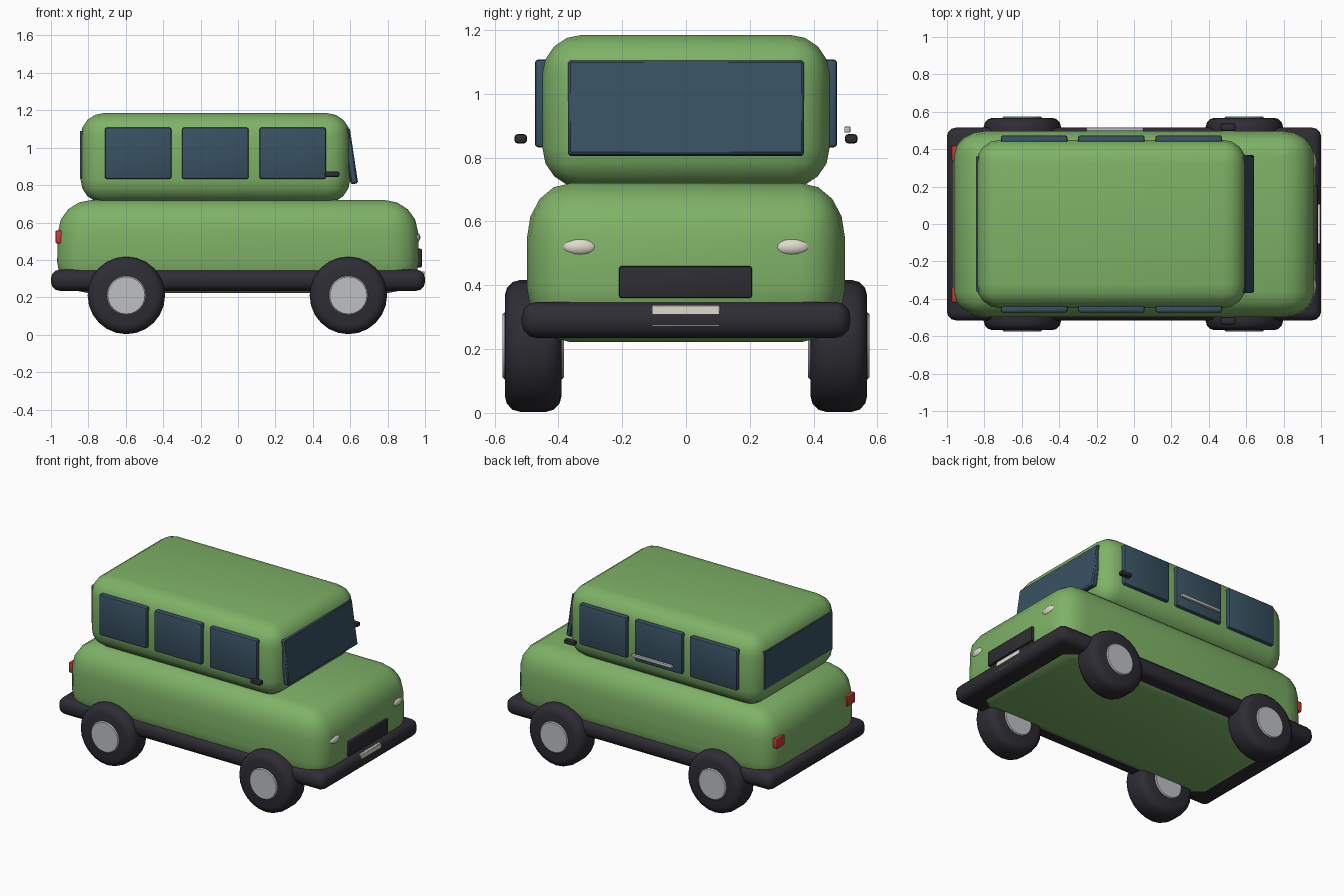
import bpy, bmesh, math
from mathutils import Vector, Matrix

if "Cube" in bpy.data.objects:
    bpy.data.objects.remove(bpy.data.objects["Cube"])


def material(name, rgb):
    m = bpy.data.materials.new(name)
    m.diffuse_color = (*rgb, 1)
    m.use_nodes = True
    m.node_tree.nodes["Principled BSDF"].inputs["Base Color"].default_value = m.diffuse_color
    return m


GREEN = material("green paint", (0.21, 0.445, 0.135))
GLASS = material("dark blue glass", (0.04, 0.083, 0.122))
DARK = material("dark rubber", (0.026, 0.026, 0.034))
SILVER = material("silver", (0.52, 0.53, 0.54))
CREAM = material("cream", (0.74, 0.70, 0.60))
RED = material("red lamp", (0.55, 0.045, 0.035))


def finish(bm, name, mat):
    bmesh.ops.recalc_face_normals(bm, faces=bm.faces)
    me = bpy.data.meshes.new(name)
    bm.to_mesh(me)
    bm.free()
    me.materials.append(mat)
    ob = bpy.data.objects.new(name, me)
    bpy.context.collection.objects.link(ob)
    bpy.ops.object.select_all(action='DESELECT')
    ob.select_set(True)
    bpy.context.view_layer.objects.active = ob
    bpy.ops.object.shade_smooth_by_angle(angle=math.radians(40))
    return ob


def box(name, mat, x, y, z, r=0.0, seg=3, stretch=(1, 1, 1), tilt=0.0, taper=0.0):
    """Rounded box from axis ranges; stretch makes the rounding elliptical."""
    lo, hi = Vector((x[0], y[0], z[0])), Vector((x[1], y[1], z[1]))
    size, s = hi - lo, Vector(stretch)
    bm = bmesh.new()
    bmesh.ops.create_cube(bm, size=1)
    bmesh.ops.scale(bm, vec=[size[i] / s[i] for i in range(3)], verts=bm.verts)
    if r:
        bmesh.ops.bevel(bm, geom=list(bm.edges), offset=r, segments=seg,
                        profile=0.5, affect='EDGES', clamp_overlap=True)
    bmesh.ops.scale(bm, vec=s, verts=bm.verts)
    for v in bm.verts:
        v.co.x *= 1 - taper * (v.co.z / size.z + 0.5)
    bmesh.ops.rotate(bm, matrix=Matrix.Rotation(tilt, 3, 'Y'), verts=bm.verts)
    bmesh.ops.translate(bm, vec=(lo + hi) / 2, verts=bm.verts)
    return finish(bm, name, mat)


def disc(name, mat, x, y, z, radius, width, r, seg=2):
    """Bevelled cylinder with its axle along y."""
    bm = bmesh.new()
    bmesh.ops.create_cone(bm, cap_ends=True, segments=24, radius1=radius,
                          radius2=radius, depth=width)
    rims = [e for e in bm.edges if abs(e.verts[0].co.z - e.verts[1].co.z) < 1e-5]
    bmesh.ops.bevel(bm, geom=rims, offset=r, segments=seg, profile=0.5, affect='EDGES')
    bmesh.ops.rotate(bm, matrix=Matrix.Rotation(math.pi / 2, 3, 'X'), verts=bm.verts)
    bmesh.ops.translate(bm, vec=(x, y, z), verts=bm.verts)
    return finish(bm, name, mat)


def span(side, a, b):
    return tuple(sorted((side * a, side * b)))


# Lower body, cabin and the bumper slab running all round
box("lower_body", GREEN, (-0.972, 0.972), (-0.498, 0.498), (0.222, 0.72),
    r=0.135, seg=4, stretch=(1.3, 1, 1.25), taper=0.015)
box("cabin", GREEN, (-0.842, 0.6), (-0.45, 0.45), (0.705, 1.185), r=0.125, seg=4)
box("bumper_skirt", DARK, (-1.0, 1.0), (-0.515, 0.515), (0.235, 0.348), r=0.046, seg=3)

# Windscreen leans back into the cabin, rear window sits flush
box("windscreen", GLASS, (0.58, 0.62), (-0.37, 0.37), (0.805, 1.105), r=0.008, seg=1,
    tilt=math.radians(-8.5))
box("rear_window", GLASS, (-0.844, -0.82), (-0.36, 0.36), (0.835, 1.09))

# Nose details
box("grille", DARK, (0.94, 0.984), (-0.21, 0.207), (0.36, 0.46), r=0.008, seg=2)
box("number_plate", CREAM, (0.97, 0.998), (-0.108, 0.106), (0.27, 0.338), r=0.003, seg=1)

for side, label in ((-1, "right"), (1, "left")):
    # Side windows
    for i, x0 in enumerate((-0.712, -0.299, 0.115)):
        box(f"side_window_{label}_{i + 1}", GLASS, (x0, x0 + 0.356),
            span(side, 0.43, 0.474), (0.832, 1.108), r=0.012, seg=2)
    # Wheels with hubs showing on both faces
    for x, end in ((-0.597, "rear"), (0.59, "front")):
        disc(f"{end}_wheel_{label}", DARK, x, side * 0.479, 0.21, 0.207, 0.178, 0.05, 3)
        disc(f"{end}_hub_{label}", SILVER, x, side * 0.479, 0.21, 0.105, 0.192, 0.006, 1)
    # Wing mirror, standing clear of the glass
    box(f"mirror_{label}", DARK, (0.463, 0.543), span(side, 0.498, 0.538),
        (0.844, 0.874), r=0.011, seg=2)
    # Tail lamp
    box(f"tail_lamp_{label}", RED, (-0.976, -0.93), span(side, 0.335, 0.42),
        (0.488, 0.558), r=0.008, seg=2)
    # Headlamp: flattened ball set into the nose
    bm = bmesh.new()
    bmesh.ops.create_uvsphere(bm, u_segments=20, v_segments=12, radius=1)
    bmesh.ops.scale(bm, vec=(0.03, 0.058, 0.03), verts=bm.verts)
    bmesh.ops.translate(bm, vec=(0.945, side * 0.332, 0.52), verts=bm.verts)
    finish(bm, f"headlamp_{label}", CREAM)

# Door handle bar on one side only
box("door_handle", SILVER, (-0.255, 0.05), (0.496, 0.516), (0.878, 0.898), r=0.005, seg=2)
